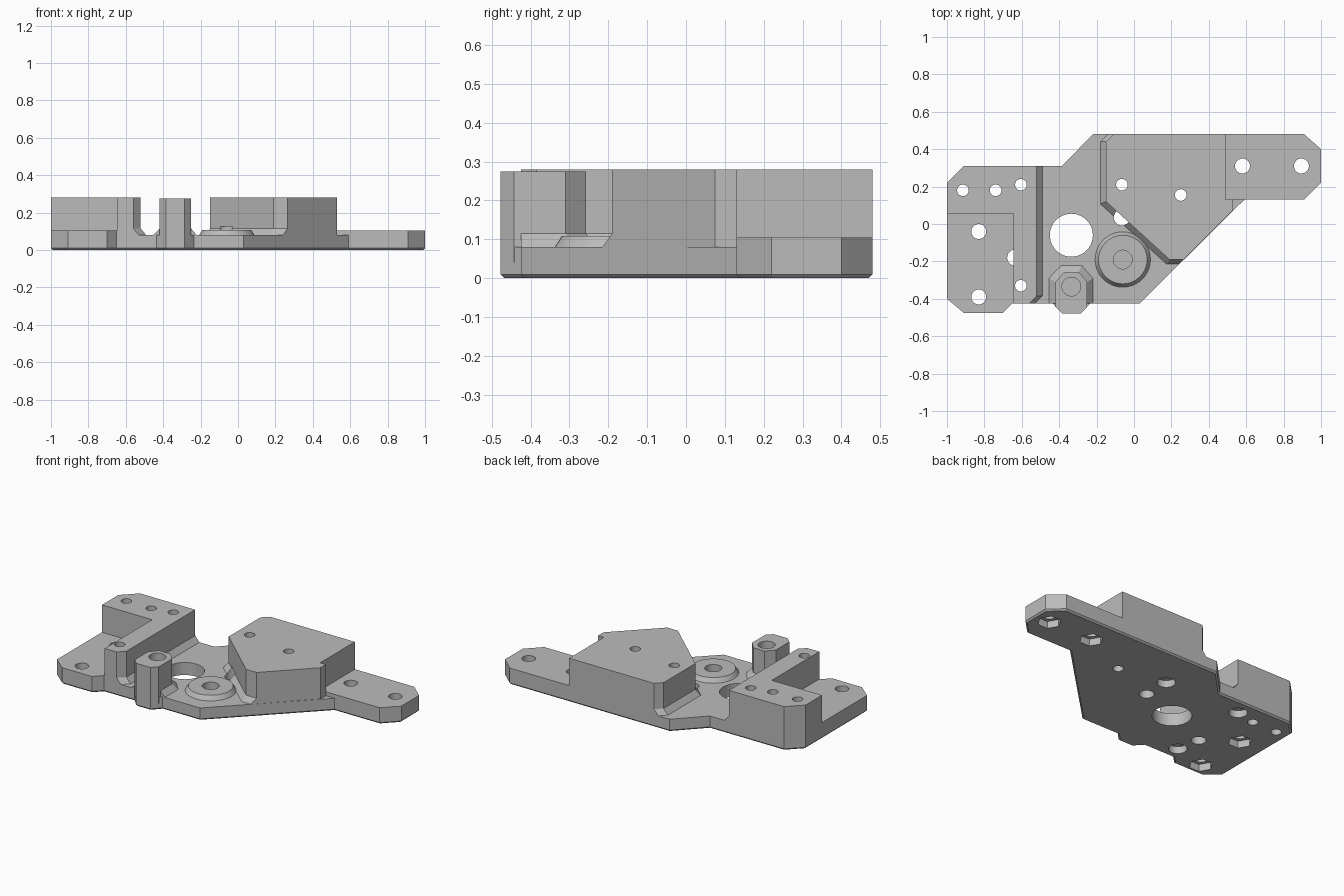
import bpy, bmesh, math

cube = bpy.data.objects.get("Cube")
if cube:
    bpy.data.objects.remove(cube)

grey = bpy.data.materials.new("plain grey")
grey.use_nodes = True
grey.diffuse_color = (0.5, 0.5, 0.5, 1)
grey.node_tree.nodes["Principled BSDF"].inputs["Base Color"].default_value = (0.5, 0.5, 0.5, 1)


def loft(name, low, z0, z1, high=None, chamfer=0):
    """Solid between two matching outlines, with an optional bottom chamfer."""
    bm = bmesh.new()
    a = [bm.verts.new((x, y, z0)) for x, y in low]
    b = [bm.verts.new((x, y, z1)) for x, y in high or low]
    bottom = bm.faces.new(a[::-1])
    bm.faces.new(b)
    for i in range(len(a)):
        j = (i + 1) % len(a)
        bm.faces.new((a[i], a[j], b[j], b[i]))
    bmesh.ops.recalc_face_normals(bm, faces=bm.faces)
    if chamfer:
        bmesh.ops.inset_region(bm, faces=[bottom], thickness=chamfer, use_even_offset=True)
        for v in bottom.verts:
            v.co.z -= chamfer
    mesh = bpy.data.meshes.new(name)
    bm.to_mesh(mesh)
    bm.free()
    obj = bpy.data.objects.new(name, mesh)
    mesh.materials.append(grey)
    bpy.context.scene.collection.objects.link(obj)
    return obj


def ring(x, y, r, n=40):
    return [(x + r * math.cos(math.tau * i / n), y + r * math.sin(math.tau * i / n)) for i in range(n)]


def combine(target, other, operation):
    mod = target.modifiers.new("combine", 'BOOLEAN')
    mod.operation, mod.solver, mod.object = operation, 'EXACT', other
    bpy.context.view_layer.objects.active = target
    bpy.ops.object.modifier_apply(modifier=mod.name)
    bpy.data.objects.remove(other)


FLOOR, PAD, SKIRT, TOP = 0.08, 0.105, 0.115, 0.28
SUNK = 0.04

# Base plate with chamfered underside
plate = loft("mounting_plate", [
    (-1, -.40), (-.91, -.475), (-.70, -.475), (-.65, -.425), (-.435, -.425),
    (-.385, -.478), (-.285, -.478), (-.235, -.425), (.03, -.425), (.59, .13),
    (.91, .13), (1, .22), (1, .40), (.91, .48), (-.22, .48), (-.385, .31),
    (-.91, .31), (-1, .22)], .01, FLOOR, chamfer=.01)

# Raised pads at both ends
parts = [
    loft("left_pad", [(-1, -.40), (-.91, -.475), (-.70, -.475), (-.65, -.425),
                      (-.60, -.425), (-.60, .10), (-1, .10)], SUNK, PAD),
    loft("right_pad", [(.40, .13), (.91, .13), (1, .22), (1, .40), (.91, .48), (.40, .48)], SUNK, PAD)]

# Tall L-shaped block
parts.append(loft("corner_block", [
    (-1, .055), (-.645, .055), (-.645, -.425), (-.56, -.425), (-.52, -.385),
    (-.52, .31), (-.91, .31), (-1, .22)], SUNK, TOP))
parts.append(loft("corner_block_fillet",
                  [(-.60, -.425), (-.53, -.425), (-.49, -.385), (-.49, .31), (-.60, .31)], FLOOR, SKIRT,
                  [(-.60, -.425), (-.56, -.425), (-.52, -.385), (-.52, .31), (-.60, .31)]))

# Tall angled block
parts.append(loft("angled_block", [
    (-.15, .12), (.19, -.19), (.265, -.19), (.53, .075), (.53, .13), (.49, .13),
    (.49, .48), (-.11, .48), (-.15, .44)], SUNK, TOP))
parts.append(loft("angled_block_fillet",
                  [(-.18, .107), (.175, -.215), (.24, -.215), (.265, -.19), (.30, .48), (-.14, .48), (-.18, .44)],
                  FLOOR, SKIRT,
                  [(-.15, .12), (.19, -.19), (.265, -.19), (.265, -.19 + .001), (.30, .48), (-.11, .48), (-.15, .44)]))

# Eight-sided post and its flared foot
parts.append(loft("post", [
    (-.42, -.443), (-.385, -.478), (-.285, -.478), (-.25, -.443), (-.25, -.31),
    (-.295, -.258), (-.375, -.258), (-.42, -.31)], SUNK, .275))
parts.append(loft("post_foot",
                  [(-.455, -.425), (-.22, -.425), (-.22, -.29), (-.28, -.222), (-.39, -.222), (-.455, -.29)],
                  FLOOR, SKIRT,
                  [(-.42, -.425), (-.25, -.425), (-.25, -.31), (-.295, -.258), (-.375, -.258), (-.42, -.31)]))

# Round boss
parts.append(loft("round_boss", ring(-.06, -.19, .148), FLOOR, .108, ring(-.06, -.19, .13)))

for part in parts:
    combine(plate, part, 'UNION')


def hole(x, y, r, z0=-.1, z1=.4, n=40):
    combine(plate, loft("hole_cutter", ring(x, y, r, n), z0, z1), 'DIFFERENCE')


# Through holes: the large opening, plain screws and recessed screws
hole(-.335, -.06, .115)
for x, y in [(-.915, .18), (-.74, .18), (.25, .155)]:
    hole(x, y, .031)
for x, y in [(-.605, .21), (-.605, -.33), (-.065, .21)]:
    hole(x, y, .031)
    hole(x, y, .054, z1=.045)

# Bolt holes with hexagonal nut pockets below
for x, y in [(-.83, -.04), (-.83, -.39), (.58, .31), (.895, .31)]:
    hole(x, y, .04)
    hole(x, y, .07, z1=.045, n=6)

# Blind pin holes from below, then blind holes in the post and boss
for x, y in [(-.065, .035), (-.635, -.18)]:
    hole(x, y, .043, z1=.125)
hole(-.335, -.335, .05, z0=.12)
hole(-.06, -.19, .05, z0=.05)

bpy.ops.object.select_all(action='DESELECT')
plate.select_set(True)
bpy.context.view_layer.objects.active = plate
bpy.ops.object.shade_smooth_by_angle(angle=math.radians(25))
